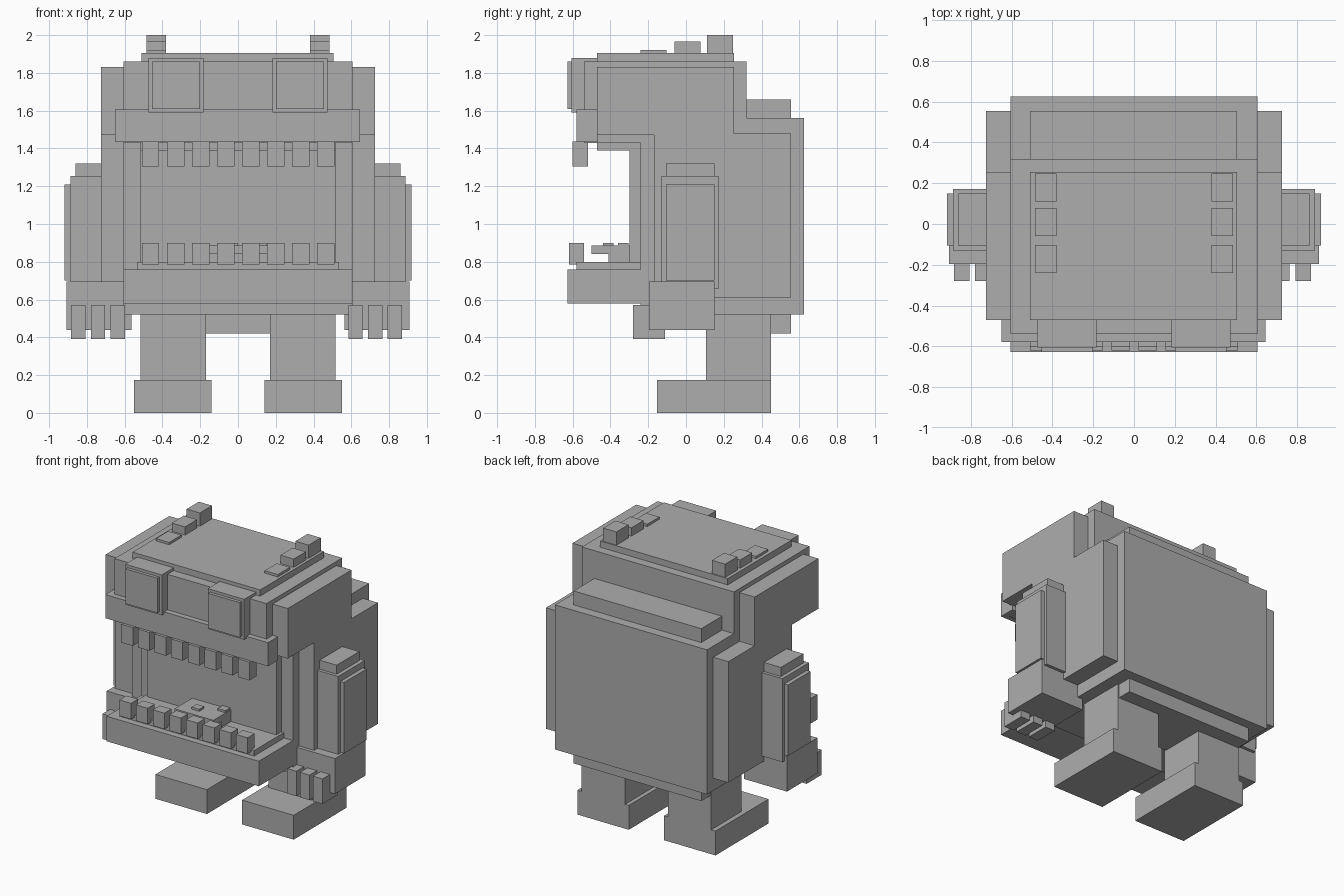
import bpy
import bmesh

cube = bpy.data.objects.get("Cube")
if cube:
    bpy.data.objects.remove(cube, do_unlink=True)

grey = bpy.data.materials.new("plain_grey")
grey.use_nodes = True
COLOUR = (0.42, 0.42, 0.42, 1)
grey.diffuse_color = COLOUR
grey.node_tree.nodes["Principled BSDF"].inputs["Base Color"].default_value = COLOUR


def finish(name, bm):
    bmesh.ops.recalc_face_normals(bm, faces=bm.faces)
    mesh = bpy.data.meshes.new(name)
    bm.to_mesh(mesh)
    bm.free()
    mesh.materials.append(grey)
    obj = bpy.data.objects.new(name, mesh)
    bpy.context.collection.objects.link(obj)
    return obj


def slab(name, x0, x1, profile):
    """Extrude a (y, z) side profile from x0 to x1."""
    bm = bmesh.new()
    face = bm.faces.new([bm.verts.new((x0, y, z)) for y, z in profile])
    result = bmesh.ops.extrude_face_region(bm, geom=[face])
    verts = [v for v in result["geom"] if isinstance(v, bmesh.types.BMVert)]
    bmesh.ops.translate(bm, verts=verts, vec=(x1 - x0, 0, 0))
    return finish(name, bm)


def box(name, x, y, z):
    """Box from (min, max) ranges on each axis."""
    return slab(name, x[0], x[1],
                [(y[0], z[0]), (y[1], z[0]), (y[1], z[1]), (y[0], z[1])])


def pair(name, x, y, z):
    """Left (+x) and right (-x) copies of a box."""
    box("left_" + name, x, y, z)
    box("right_" + name, (-x[1], -x[0]), y, z)


# Torso and head in one stepped profile
slab("body", -0.605, 0.605, [
    (-0.24, 0.52), (0.625, 0.52), (0.625, 1.56), (0.32, 1.56),
    (0.32, 1.86), (-0.54, 1.86), (-0.54, 1.43), (-0.24, 1.43)])

# Stepped side armour
armour = [(-0.17, 0.61), (0.555, 0.61), (0.555, 1.48), (0.255, 1.48),
          (0.255, 1.83), (-0.47, 1.83), (-0.47, 1.47), (-0.17, 1.47)]
slab("left_side_armour", 0.60, 0.725, armour)
slab("right_side_armour", -0.725, -0.60, armour)

# Crown, back ridge and pelvis
box("crown_plate", (-0.51, 0.505), (-0.47, 0.255), (1.85, 1.905))
box("back_ridge", (-0.51, 0.505), (0.31, 0.555), (1.55, 1.66))
box("pelvis", (-0.51, 0.505), (0.12, 0.555), (0.42, 0.53))

# Head studs rising toward the back
for i, (y, top) in enumerate([(-0.24, 1.922), (-0.06, 1.965), (0.11, 2.0)]):
    pair(f"head_stud_{i + 1}", (0.38, 0.485), (y, y + 0.138), (1.90, top))

# Eyes
pair("eye_frame", (0.183, 0.473), (-0.605, -0.465), (1.59, 1.88))
pair("eye_panel", (0.202, 0.454), (-0.628, -0.60), (1.61, 1.86))

# Mouth
box("upper_lip", (-0.65, 0.645), (-0.58, -0.465), (1.435, 1.605))
box("lower_jaw", (-0.605, 0.605), (-0.628, -0.23), (0.58, 0.76))
box("mouth_floor", (-0.535, 0.535), (-0.58, -0.23), (0.75, 0.80))
box("mouth_roof", (-0.515, 0.515), (-0.47, -0.23), (1.39, 1.44))
box("mouth_back", (-0.515, 0.515), (-0.30, -0.23), (0.76, 1.43))

# Teeth
for i in range(8):
    c = -0.463 + i * 0.1325
    x = (c - 0.046, c + 0.046)
    box(f"upper_tooth_{i + 1}", x, (-0.60, -0.52), (1.305, 1.437))
    box(f"lower_tooth_{i + 1}", x, (-0.62, -0.54), (0.785, 0.90))

# Tongue
box("tongue_base", (-0.155, 0.155), (-0.41, -0.29), (0.79, 0.845))
box("tongue", (-0.155, 0.155), (-0.50, -0.29), (0.842, 0.885))
for i, (cx, y) in enumerate([(-0.03, -0.44), (0.12, -0.36)]):
    box(f"tongue_bump_{i + 1}", (cx - 0.03, cx + 0.03), (y, y + 0.055), (0.88, 0.90))

# Arms and hands
pair("arm", (0.72, 0.888), (-0.13, 0.172), (0.655, 1.255))
pair("arm_plate", (0.88, 0.918), (-0.105, 0.15), (0.70, 1.21))
pair("shoulder", (0.72, 0.86), (-0.107, 0.15), (1.25, 1.32))
pair("hand", (0.565, 0.908), (-0.195, 0.15), (0.44, 0.695))
for side, start in (("left", 0.622), ("right", -0.845)):
    for i in range(3):
        c = start + i * 0.104
        box(f"{side}_finger_{i + 1}", (c - 0.038, c + 0.038),
            (-0.28, -0.11), (0.39, 0.57))

# Legs and feet
pair("leg", (0.17, 0.515), (0.105, 0.45), (0.15, 0.53))
pair("foot", (0.14, 0.55), (-0.153, 0.45), (0.0, 0.175))
